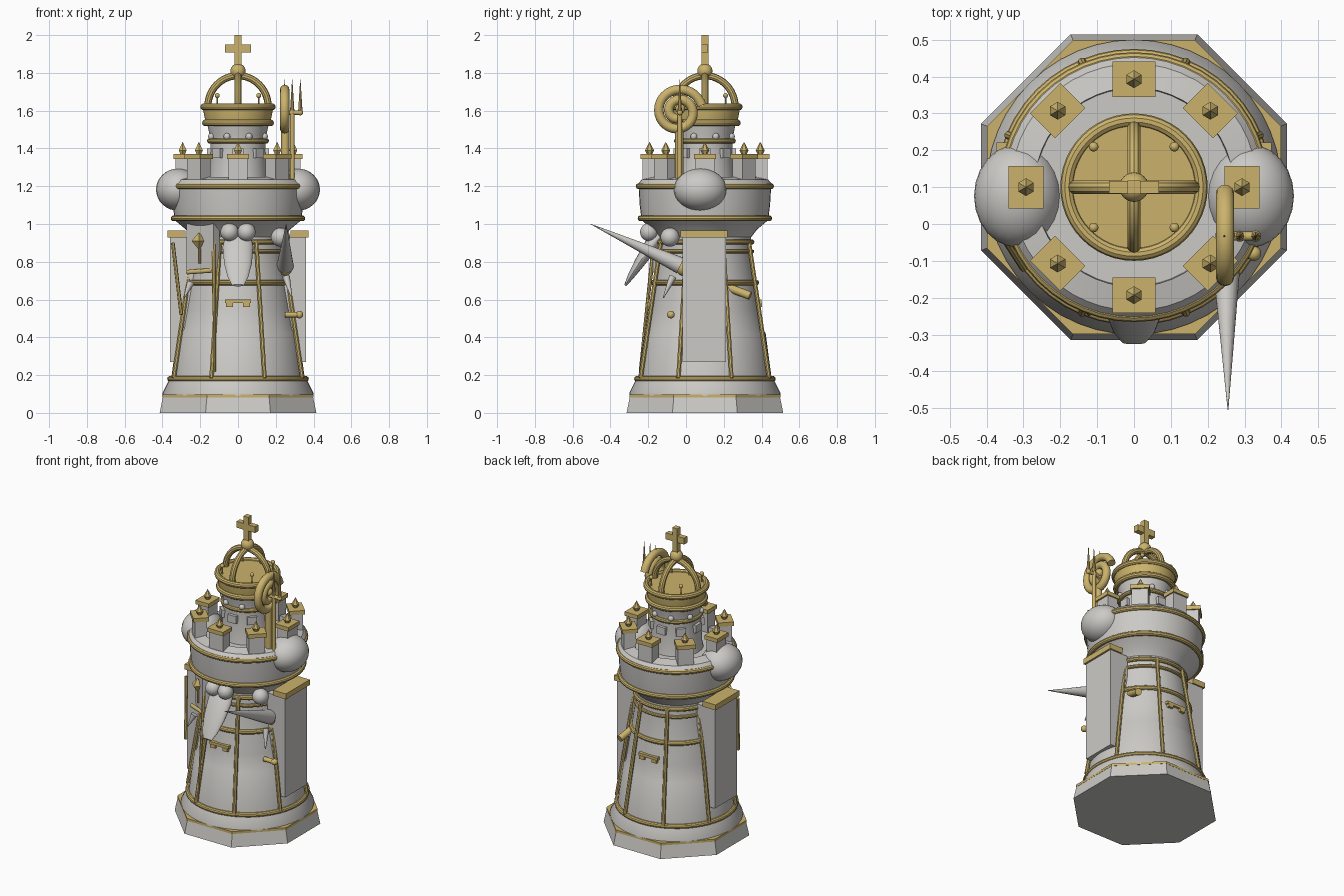
import bpy, bmesh, math
from mathutils import Vector, Matrix

if "Cube" in bpy.data.objects:
    bpy.data.objects.remove(bpy.data.objects["Cube"])

CY = 0.1  # tower axis in y


def material(name, col):
    m = bpy.data.materials.new(name)
    m.diffuse_color = (*col, 1)
    m.use_nodes = True
    m.node_tree.nodes["Principled BSDF"].inputs["Base Color"].default_value = m.diffuse_color
    return m


STONE = material("pale_stone", (0.60, 0.59, 0.565))
GOLD = material("gold", (0.60, 0.45, 0.15))


def finish(name, bm, mat, smooth=True):
    bmesh.ops.recalc_face_normals(bm, faces=bm.faces[:])
    me = bpy.data.meshes.new(name)
    bm.to_mesh(me)
    bm.free()
    ob = bpy.data.objects.new(name, me)
    bpy.context.collection.objects.link(ob)
    me.materials.append(mat)
    if smooth:
        bpy.ops.object.select_all(action='DESELECT')
        bpy.context.view_layer.objects.active = ob
        ob.select_set(True)
        bpy.ops.object.shade_smooth_by_angle(angle=math.radians(35))
    return ob


def lathe(name, prof, mat, n=48, turn=0.0):
    bm = bmesh.new()
    rings = []
    for r, z in prof:
        rings.append([bm.verts.new((r * math.cos(turn + i * math.tau / n),
                                    CY + r * math.sin(turn + i * math.tau / n), z)) for i in range(n)])
    for a, b in zip(rings, rings[1:]):
        for i in range(n):
            bm.faces.new((a[i], a[(i + 1) % n], b[(i + 1) % n], b[i]))
    bm.faces.new(rings[0])
    bm.faces.new(rings[-1])
    return finish(name, bm, mat)


def box(name, loc, size, mat, rot=None):
    bm = bmesh.new()
    m = Matrix.Translation(loc) @ (rot or Matrix()) @ Matrix.Diagonal((*size, 1))
    bmesh.ops.create_cube(bm, size=1, matrix=m)
    return finish(name, bm, mat, False)


def ball(name, loc, radii, mat):
    bm = bmesh.new()
    bmesh.ops.create_uvsphere(bm, u_segments=24, v_segments=16, radius=1,
                              matrix=Matrix.Translation(loc) @ Matrix.Diagonal((*radii, 1)))
    return finish(name, bm, mat)


def rod(name, a, b, r1, r2, mat, n=12):
    a, b = Vector(a), Vector(b)
    d = b - a
    bm = bmesh.new()
    m = Matrix.Translation((a + b) / 2) @ d.to_track_quat('Z', 'Y').to_matrix().to_4x4()
    bmesh.ops.create_cone(bm, cap_ends=True, segments=n, radius1=r1, radius2=r2, depth=d.length, matrix=m)
    return finish(name, bm, mat)


def tube(name, pts, r, mat, closed=False, n=10):
    pts = [Vector(p) for p in pts]
    k = len(pts)
    # planar paths: constant normal keeps the section from twisting
    nrm = (pts[k // 3] - pts[0]).cross(pts[2 * k // 3] - pts[0]).normalized()
    bm = bmesh.new()
    rings = []
    for i, p in enumerate(pts):
        q0 = pts[(i - 1) % k] if closed or i else p
        q1 = pts[(i + 1) % k] if closed or i < k - 1 else p
        side = (q1 - q0).normalized().cross(nrm)
        rings.append([bm.verts.new(p + r * (math.cos(j * math.tau / n) * side + math.sin(j * math.tau / n) * nrm))
                      for j in range(n)])
    for i in range(k if closed else k - 1):
        a, b = rings[i], rings[(i + 1) % k]
        for j in range(n):
            bm.faces.new((a[j], a[(j + 1) % n], b[(j + 1) % n], b[j]))
    if not closed:
        bm.faces.new(rings[0])
        bm.faces.new(rings[-1])
    return finish(name, bm, mat)


def hoop(name, R, z, r):
    tube(name, [(R * math.cos(t * math.tau / 48), CY + R * math.sin(t * math.tau / 48), z) for t in range(48)],
         r, GOLD, True)


def polar(r, ang, z):
    return (r * math.sin(ang), CY - r * math.cos(ang), z)


# Octagonal plinth, trim plate and round foot
oct_turn = math.pi / 8
lathe("plinth", [(0.449, 0), (0.43, 0.085)], STONE, 8, oct_turn)
lathe("plinth_trim", [(0.432, 0.082), (0.432, 0.098)], GOLD, 8, oct_turn)
lathe("foot", [(0.40, 0.09), (0.40, 0.105), (0.36, 0.185)], STONE)

# Tower shaft flaring into the battlement gallery
lathe("shaft", [(0.355, 0.17), (0.322, 0.42), (0.308, 0.445), (0.292, 0.55), (0.268, 0.70), (0.245, 0.86),
                (0.245, 0.93), (0.275, 0.97), (0.335, 1.02)], STONE)
lathe("gallery", [(0.335, 1.02), (0.345, 1.10), (0.352, 1.215), (0.335, 1.235), (0.27, 1.25), (0.268, 1.215),
                  (0.15, 1.215)], STONE)

for nm, R, z, r in [("foot_hoop", 0.360, 0.18, 0.015), ("waist_hoop", 0.272, 0.69, 0.015),
                    ("chest_hoop_low", 0.250, 0.855, 0.011), ("chest_hoop_high", 0.248, 0.905, 0.014),
                    ("gallery_hoop_low", 0.340, 1.03, 0.016), ("gallery_hoop_high", 0.350, 1.20, 0.016)]:
    hoop(nm, R, z, r)

# Eight ribs and eight capped merlons
for i in range(8):
    a = math.radians(22.5 + 45 * i)
    rod("rib", polar(0.368, a, 0.185), polar(0.252, a, 0.91), 0.012, 0.012, GOLD, 8)
    a = math.radians(45 * i)
    rot = Matrix.Rotation(a, 4, 'Z')
    box("merlon", polar(0.293, a, 1.27), (0.10, 0.075, 0.16), STONE, rot)
    box("merlon_cap", polar(0.293, a, 1.357), (0.116, 0.096, 0.026), GOLD, rot)
    rod("finial", polar(0.293, a, 1.37), polar(0.293, a, 1.39), 0.014, 0.024, GOLD, 6)
    rod("finial_tip", polar(0.293, a, 1.39), polar(0.293, a, 1.435), 0.024, 0, GOLD, 6)

# Head turret with collar beads
lathe("turret", [(0.165, 1.20), (0.155, 1.25), (0.145, 1.43), (0.15, 1.47), (0.165, 1.54)], STONE)
for i in range(8):
    ball("collar_bead", polar(0.152, math.radians(22.5 + 45 * i), 1.463), (0.018,) * 3, STONE)
    a = math.radians(45 * i)
    box("turret_block", polar(0.15, a, 1.375), (0.06, 0.03, 0.05), STONE, Matrix.Rotation(a, 4, 'Z'))

# Crown: band, hoops, arches, pins, orb and cross
lathe("crown_band", [(0.17, 1.53), (0.184, 1.60), (0.184, 1.625)], GOLD)
hoop("crown_hoop_low", 0.150, 1.44, 0.014)
hoop("crown_hoop_mid", 0.172, 1.535, 0.018)
hoop("crown_hoop_top", 0.182, 1.62, 0.018)
for ux, uy in ((1, 0), (0, 1)):
    tube("crown_arch", [(ux * 0.16 * math.cos(t), CY + uy * 0.16 * math.cos(t), 1.62 + 0.165 * math.sin(t))
                        for t in [math.pi * k / 24 for k in range(25)]], 0.019, GOLD)
for i in range(4):
    a = math.radians(45 + 90 * i)
    rod("crown_pin", polar(0.155, a, 1.61), polar(0.155, a, 1.68), 0.004, 0.004, GOLD, 6)
    ball("crown_pearl", polar(0.155, a, 1.68), (0.013,) * 3, GOLD)
ball("orb", (0, CY, 1.81), (0.04,) * 3, GOLD)
box("cross_post", (0, CY, 1.92), (0.036, 0.036, 0.16), GOLD)
box("cross_bar", (0, CY, 1.93), (0.136, 0.034, 0.042), GOLD)

# Shoulders, hanging side slabs and their caps
for s in (-1, 1):
    ball("shoulder", (s * 0.315, 0.076, 1.182), (0.119, 0.14, 0.112), STONE)
    box("side_slab", (s * 0.295, 0.096, 0.60), (0.13, 0.23, 0.66), STONE)
    box("slab_cap", (s * 0.325, 0.096, 0.947), (0.095, 0.25, 0.036), GOLD)

# Face: eyes and a flattened drooping snout
for s in (-1, 1):
    ball("eye", (s * 0.045, -0.195, 0.957), (0.048,) * 3, STONE)
bm = bmesh.new()
rings = []
for y, z, w, d in [(-0.13, 0.95, 0.062, 0.06), (-0.19, 0.88, 0.082, 0.06), (-0.25, 0.79, 0.073, 0.045),
                   (-0.295, 0.72, 0.055, 0.028), (-0.322, 0.675, 0.032, 0.010)]:
    rings.append([bm.verts.new((w * math.cos(t), y - d * 0.8 * math.sin(t) * 0.5, z - d * 0.5 * math.sin(t) * -1))
                  for t in [math.tau * k / 20 for k in range(20)]])
for a, b in zip(rings, rings[1:]):
    for i in range(20):
        bm.faces.new((a[i], a[(i + 1) % 20], b[(i + 1) % 20], b[i]))
bm.faces.new(rings[0])
bm.faces.new(rings[-1])
finish("snout", bm, STONE)

# Gold slot brackets, front and back
for s in (-1, 1):
    y0 = CY + s * 0.288
    box("slot_bar", (0, y0, 0.59), (0.14, 0.025, 0.018), GOLD)
    for x in (-0.045, 0.045):
        box("slot_foot", (x, y0, 0.572), (0.035, 0.03, 0.022), GOLD)

# Lance on the right with knob and grip ball
rod("lance", (0.25, -0.03, 0.78), (0.255, -0.505, 1.0), 0.045, 0.001, STONE, 20)
ball("lance_knob", (0.25, -0.01, 0.77), (0.038, 0.045, 0.045), GOLD)
ball("fist", (0.225, -0.085, 0.93), (0.05,) * 3, STONE)
rod("claw", (0.255, -0.07, 0.72), (0.285, -0.12, 0.61), 0.02, 0.003, STONE)

# Spiral crook and trident
spiral = []
for k in range(61):
    t = k / 60
    R = 0.128 - 0.095 * t
    a = math.radians(15 + 640 * t)
    spiral.append((0.247, -0.04 + R * math.cos(a), 1.595 + R * math.sin(a)))
tube("crook_spiral", spiral, 0.025, GOLD, n=12)
ball("crook_centre", (0.247, -0.03, 1.61), (0.026,) * 3, GOLD)
rod("crook_staff", (0.25, -0.035, 1.08), (0.25, -0.035, 1.50), 0.022, 0.022, GOLD)
rod("trident_staff", (0.287, -0.033, 1.08), (0.287, -0.033, 1.60), 0.013, 0.013, GOLD)
rod("trident_bar", (0.24, -0.033, 1.59), (0.338, -0.033, 1.59), 0.012, 0.012, GOLD)
for x in (0.245, 0.287, 0.33):
    ball("prong_base", (x, -0.033, 1.59), (0.015,) * 3, GOLD)
    rod("trident_prong", (x, -0.033, 1.59), (x, -0.033, 1.765), 0.012, 0.001, GOLD, 8)

# Left plaque with diamond, cross bar and thin hanging blade
a = math.radians(-42)
rot = Matrix.Rotation(a, 4, 'Z')
box("plaque", polar(0.275, a, 0.885), (0.19, 0.05, 0.28), STONE, rot)
for z0, z1 in ((0.91, 0.955), (0.91, 0.865)):
    rod("plaque_diamond", polar(0.31, a, z0), polar(0.31, a, z1), 0.038, 0.001, GOLD, 4)
rod("plaque_stem", polar(0.305, a, 0.87), polar(0.305, a, 0.79), 0.007, 0.007, GOLD, 8)
rod("blade_guard", (-0.27, -0.10, 0.745), (-0.13, -0.17, 0.755), 0.012, 0.012, GOLD)
rod("blade", (-0.13, -0.16, 0.97), (-0.122, -0.245, 0.22), 0.014, 0.005, GOLD, 8)
rod("side_rod", (-0.345, -0.05, 0.90), (-0.30, -0.12, 0.52), 0.010, 0.010, GOLD, 8)
rod("claw", (-0.25, -0.10, 0.69), (-0.285, -0.12, 0.61), 0.02, 0.003, STONE)

# Small pegs on the right side
rod("side_peg", (0.25, -0.08, 0.52), (0.33, -0.08, 0.52), 0.015, 0.015, GOLD)
ball("side_peg_knob", (0.325, -0.08, 0.52), (0.02,) * 3, GOLD)
rod("rear_peg", (0.22, 0.22, 0.665), (0.25, 0.34, 0.62), 0.022, 0.022, GOLD)
